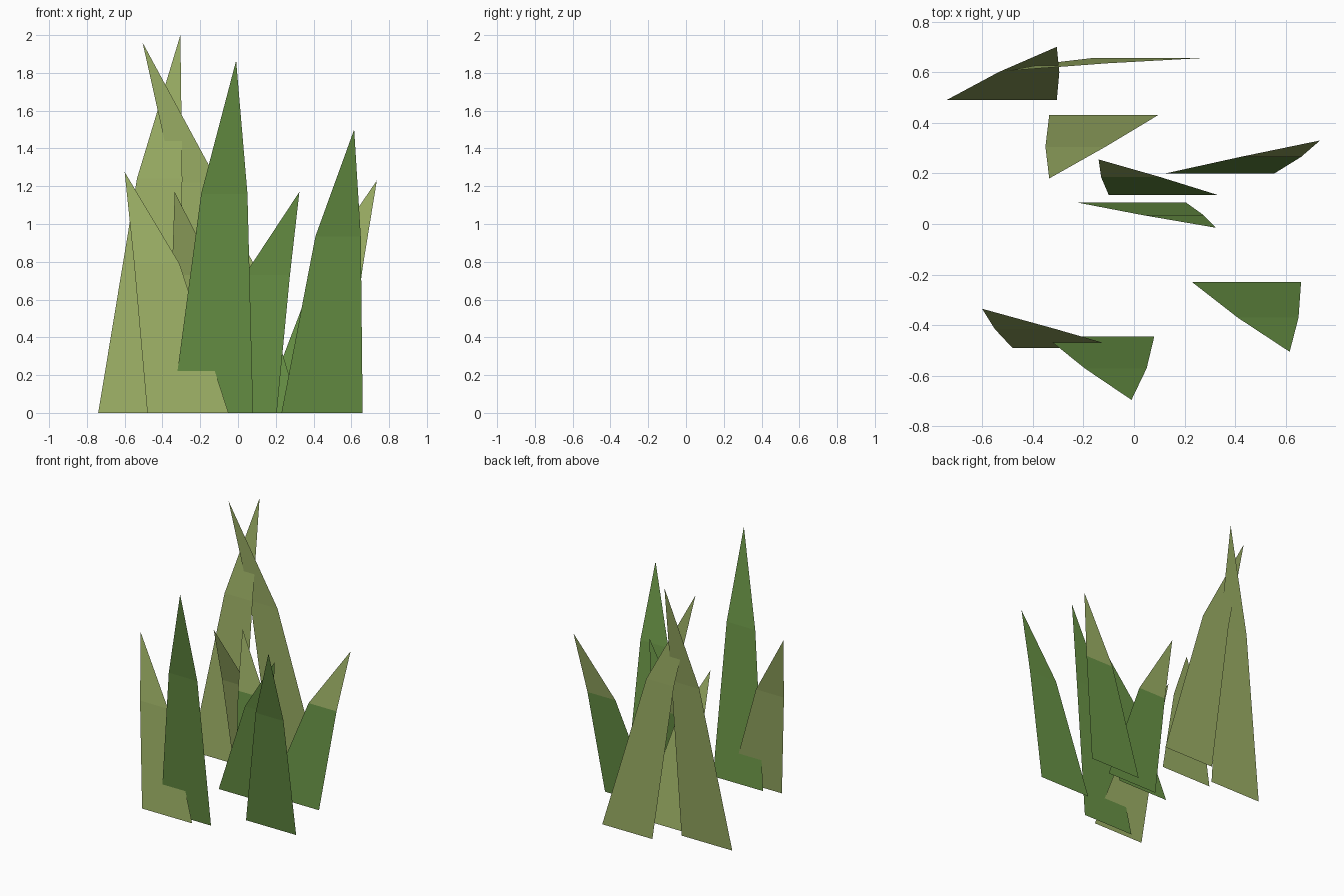
import bpy

if "Cube" in bpy.data.objects:
    bpy.data.objects.remove(bpy.data.objects["Cube"])


def material(name, rgb):
    m = bpy.data.materials.new(name)
    m.diffuse_color = (*rgb, 1)
    m.use_nodes = True
    m.node_tree.nodes["Principled BSDF"].inputs["Base Color"].default_value = m.diffuse_color
    return m


OLIVE = material("olive_grass", (0.33, 0.43, 0.13))
GREEN = material("green_grass", (0.14, 0.29, 0.06))


def blade(name, base, mid, tip, lower, upper):
    """Bent flat blade: base = (x0, x1, y), mid = (x0, x1, y, z), tip = (x, y, z)."""
    verts = [(base[0], base[2], 0), (base[1], base[2], 0),
             (mid[1], mid[2], mid[3]), (mid[0], mid[2], mid[3]), tip]
    mesh = bpy.data.meshes.new(name)
    mesh.from_pydata(verts, [], [(0, 1, 2, 3), (3, 2, 4)])
    mesh.materials.append(lower)
    mesh.materials.append(upper)
    mesh.polygons[1].material_index = 1
    obj = bpy.data.objects.new(name, mesh)
    bpy.context.collection.objects.link(obj)


# back blades
blade("grass_blade_back_left", (-0.74, -0.305, 0.49), (-0.535, -0.295, 0.60, 1.24),
      (-0.305, 0.70, 2.0), OLIVE, OLIVE)
blade("grass_blade_back", (-0.17, 0.26, 0.655), (-0.34, -0.105, 0.635, 1.22),
      (-0.505, 0.605, 1.96), OLIVE, OLIVE)
blade("grass_blade_back_short", (-0.335, 0.095, 0.43), (-0.35, -0.113, 0.305, 0.73),
      (-0.335, 0.18, 1.17), OLIVE, OLIVE)
# middle blades
blade("grass_blade_right", (0.125, 0.555, 0.20), (0.42, 0.66, 0.265, 0.77),
      (0.735, 0.33, 1.23), GREEN, OLIVE)
blade("grass_blade_middle_back", (-0.10, 0.33, 0.115), (-0.13, 0.105, 0.185, 0.75),
      (-0.14, 0.255, 1.20), GREEN, OLIVE)
blade("grass_blade_middle_front", (-0.225, 0.205, 0.085), (0.035, 0.275, 0.035, 0.73),
      (0.325, -0.015, 1.17), GREEN, GREEN)
# front blades
blade("grass_blade_front_left", (-0.48, -0.05, -0.49), (-0.55, -0.31, -0.415, 0.79),
      (-0.60, -0.335, 1.275), OLIVE, OLIVE)
blade("grass_blade_front", (-0.35, 0.08, -0.445), (-0.195, 0.05, -0.57, 1.16),
      (-0.01, -0.695, 1.865), GREEN, GREEN)
blade("grass_blade_front_right", (0.23, 0.66, -0.23), (0.41, 0.65, -0.37, 0.935),
      (0.615, -0.505, 1.50), GREEN, GREEN)
